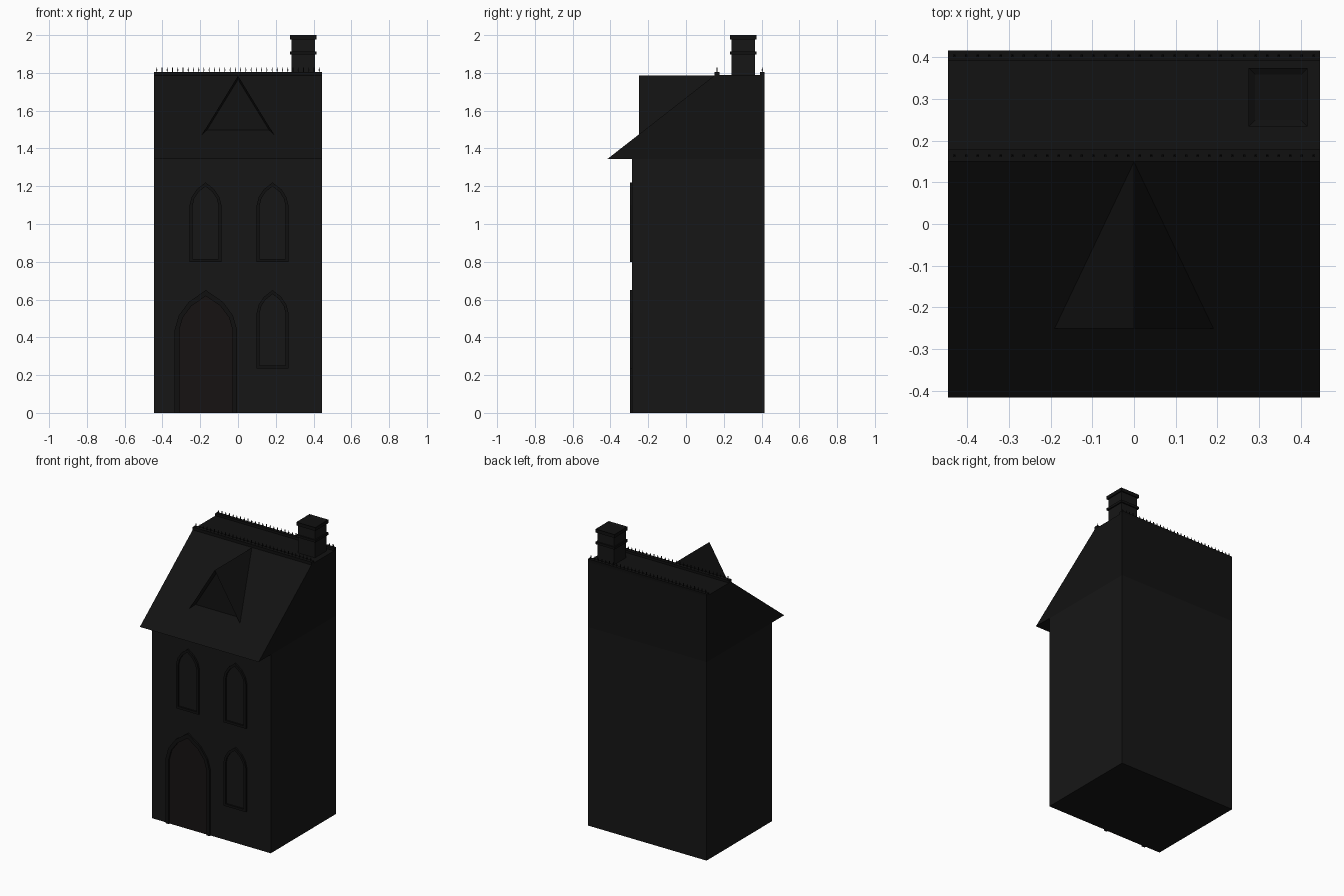
import bpy, bmesh

if "Cube" in bpy.data.objects:
    bpy.data.objects.remove(bpy.data.objects["Cube"])


def mat(name, r, g, b):
    m = bpy.data.materials.new(name)
    m.diffuse_color = (r, g, b, 1)
    m.use_nodes = True
    m.node_tree.nodes["Principled BSDF"].inputs["Base Color"].default_value = m.diffuse_color
    return m


WALL = mat("wall_dark", .008, .008, .008)
ROOF = mat("roof_dark", .006, .006, .006)
TRIM = mat("trim_dark", .005, .005, .005)
DOOR = mat("door_dark", .008, .006, .006)


def finish(name, bm, m):
    bmesh.ops.recalc_face_normals(bm, faces=bm.faces)
    me = bpy.data.meshes.new(name)
    bm.to_mesh(me)
    bm.free()
    me.materials.append(m)
    ob = bpy.data.objects.new(name, me)
    bpy.context.collection.objects.link(ob)
    return ob


def add_box(bm, x0, x1, y0, y1, z0, z1):
    r = bmesh.ops.create_cube(bm, size=1)
    for v in r["verts"]:
        v.co = ((x0 + x1) / 2 + v.co.x * (x1 - x0),
                (y0 + y1) / 2 + v.co.y * (y1 - y0),
                (z0 + z1) / 2 + v.co.z * (z1 - z0))


def box(name, dims, m):
    bm = bmesh.new()
    add_box(bm, *dims)
    return finish(name, bm, m)


def arch(cx, w, z0, spring, apex):
    # pointed arch outline, starting and ending at the foot
    half = [(1, 0), (.87, .36), (.55, .7)]
    rise = apex - spring
    right = [(w, z0)] + [(w * a, spring + rise * b) for a, b in half]
    pts = right + [(0, apex)] + [(-x, z) for x, z in reversed(right)]
    return [(cx + x, z) for x, z in pts]


def opening(name, cx, w, z0, spring, apex, t, sill, pane_mat):
    # raised frame ring around a nearly flush pane
    outer = arch(cx, w, z0, spring, apex)
    inner = arch(cx, w - t, z0 + (t if sill else 0), spring, apex - 1.3 * t)
    yf, yb, yp = -.297, -.28, -.287
    bm = bmesh.new()
    of, nf, ob, nb = [[bm.verts.new((x, y, z)) for x, z in p] for p, y in
                      ((outer, yf), (inner, yf), (outer, yb), (inner, yb))]
    n = len(outer)
    for i in range(n if sill else n - 1):
        j = (i + 1) % n
        for a, b in ((of, nf), (nf, nb), (nb, ob), (ob, of)):
            bm.faces.new((a[i], a[j], b[j], b[i]))
    if not sill:
        for i in (0, n - 1):
            bm.faces.new((of[i], nf[i], nb[i], ob[i]))
    finish(name + "_frame", bm, TRIM)
    bm = bmesh.new()
    face = bm.faces.new([bm.verts.new((x, yp, z)) for x, z in inner])
    if face.normal.y > 0:
        face.normal_flip()
    finish(name + "_pane", bm, pane_mat)


# walls
box("walls", (-.445, .445, -.285, .415, 0, 1.345), WALL)

# lean-to roof: profile extruded along x
bm = bmesh.new()
prof = [(-.415, 1.345), (.155, 1.79), (.415, 1.79), (.415, 1.345)]
f = bm.faces.new([bm.verts.new((-.445, y, z)) for y, z in prof])
ext = bmesh.ops.extrude_face_region(bm, geom=[f])["geom"]
bmesh.ops.translate(bm, vec=(.89, 0, 0),
                    verts=[v for v in ext if isinstance(v, bmesh.types.BMVert)])
finish("roof", bm, ROOF)

# dormer with recessed triangular front
bm = bmesh.new()
a, b, c, d = [bm.verts.new(p) for p in ((-.19, -.25, 1.474), (.19, -.25, 1.474),
                                        (0, -.25, 1.785), (0, .15, 1.785))]
front = bm.faces.new((a, b, c))
bm.faces.new((a, c, d))
bm.faces.new((b, d, c))
bm.faces.new((a, d, b))
bmesh.ops.recalc_face_normals(bm, faces=bm.faces)
bmesh.ops.inset_individual(bm, faces=[front], thickness=.02, depth=-.03)
finish("dormer", bm, ROOF)

# ridge rails with rows of little spikes
for name, y0, y1 in (("front_cresting", .15, .178), ("back_cresting", .392, .415)):
    bm = bmesh.new()
    add_box(bm, -.445, .445, y0, y1, 1.785, 1.806)
    yc = (y0 + y1) / 2
    for i in range(32):
        x = -.43 + .86 * i / 31
        add_box(bm, x - .0015, x + .0015, yc - .0015, yc + .0015, 1.80, 1.828)
        add_box(bm, x - .003, x + .003, yc - .003, yc + .003, 1.812, 1.819)
    finish(name, bm, TRIM)

# chimney: shaft, band, cap with shallow flue
box("chimney_shaft", (.282, .408, .241, .366, 1.78, 1.985), WALL)
box("chimney_band", (.274, .416, .233, .374, 1.898, 1.914), TRIM)
bm = bmesh.new()
add_box(bm, .274, .416, .233, .374, 1.977, 2.0)
top = max(bm.faces, key=lambda f: f.calc_center_median().z)
bmesh.ops.inset_individual(bm, faces=[top], thickness=.022, depth=0)
bmesh.ops.translate(bm, verts=top.verts, vec=(0, 0, -.008))
finish("chimney_cap", bm, TRIM)

# door and windows
opening("door", -.17, .165, 0, .44, .65, .024, False, DOOR)
for name, cx, z0 in (("upper_left_window", -.172, .80),
                     ("upper_right_window", .183, .80)):
    opening(name, cx, .084, z0, 1.10, 1.22, .016, True, WALL)
opening("lower_right_window", .183, .084, .235, .53, .65, .016, True, WALL)
